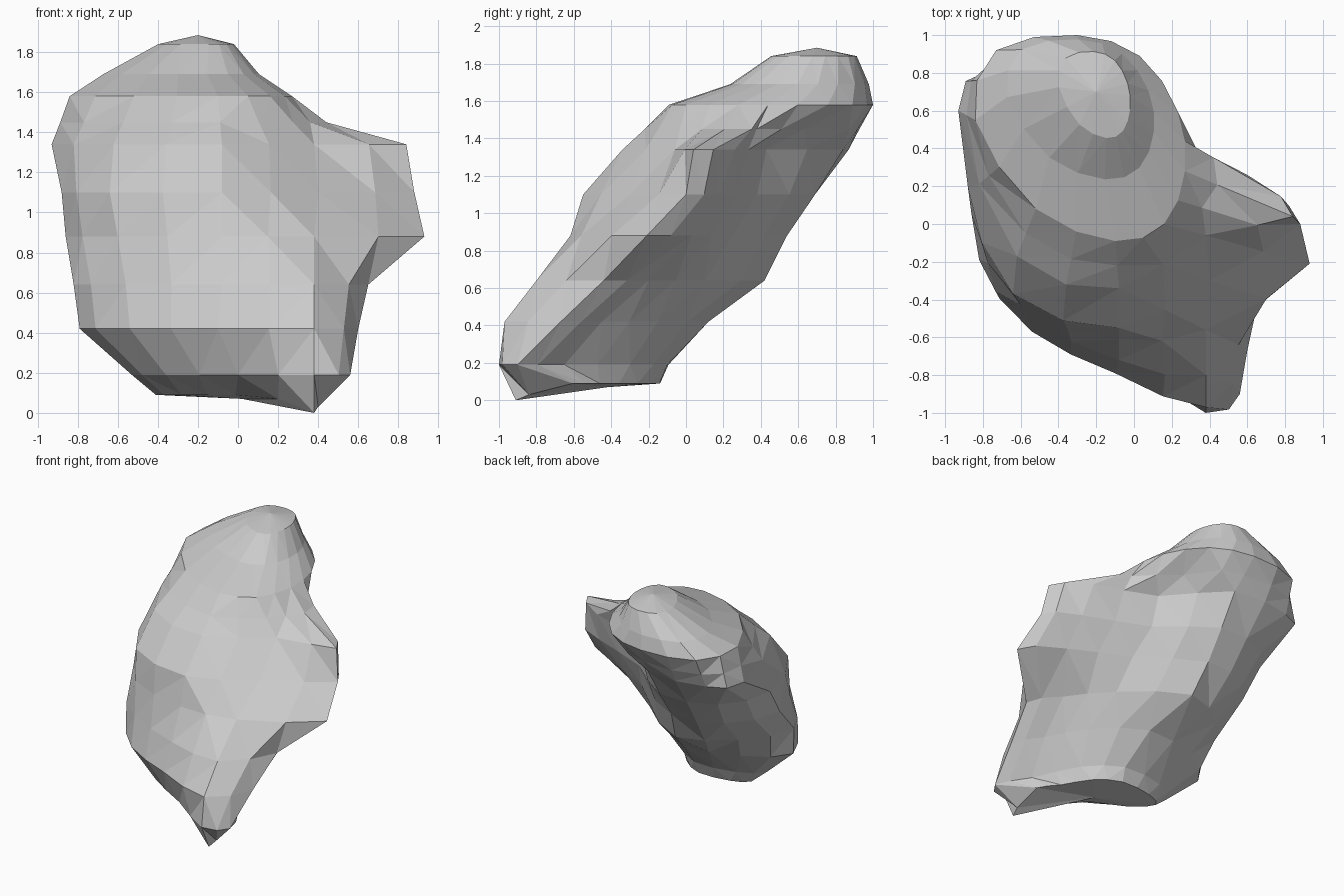
import bpy
import bmesh
from mathutils import Vector

if "Cube" in bpy.data.objects:
    bpy.data.objects.remove(bpy.data.objects["Cube"])

# Horizontal outlines of the leaning boulder: height, then nine (x, y) points
# running front right, front, left, back, right
outlines = [
    (0.19, [(.38, -1.0), (0, -.74), (-.36, -.52), (-.53, -.27), (-.35, -.13),
            (0, -.1), (.25, -.3), (.42, -.65), (.56, -.9)]),
    (0.42, [(.38, -.97), (-.1, -.79), (-.54, -.57), (-.79, -.22), (-.5, .03),
            (-.05, .12), (.3, -.15), (.47, -.45), (.6, -.67)]),
    (0.64, [(.38, -.8), (-.08, -.72), (-.56, -.5), (-.82, -.19), (-.6, .2),
            (-.2, .42), (.25, .1), (.5, -.2), (.65, -.44)]),
    (0.88, [(.38, -.56), (-.08, -.61), (-.6, -.43), (-.86, .05), (-.65, .45),
            (-.25, .54), (.22, .25), (.66, .03), (.93, -.21)]),
    (1.10, [(.4, -.3), (-.08, -.55), (-.64, -.37), (-.88, .2), (-.7, .6),
            (-.25, .69), (.15, .38), (.64, .18), (.88, 0)]),
    (1.34, [(.38, -.06), (-.08, -.34), (-.62, -.17), (-.93, .6), (-.75, .82),
            (-.25, .84), (.13, .43), (.6, .26), (.84, .04)]),
    (1.58, [(.16, 0), (-.1, -.09), (-.52, .08), (-.84, .55), (-.73, .92),
            (-.3, 1.0), (.03, .89), (.23, .6), (.27, .28)]),
]


def resample(points):
    """Closed smooth curve through the points, with one extra point per span."""
    pts = [Vector(p) for p in points]
    n = len(pts)
    result = []
    for i in range(n):
        a, b, c, d = (pts[(i + k) % n] for k in (-1, 0, 1, 2))
        result += [b, (b + c) * 0.5625 - (a + d) * 0.0625]
    return result


def shrink(points, centre, sx, sy):
    c = Vector(centre)
    return [Vector((c.x + (p.x - c.x) * sx, c.y + (p.y - c.y) * sy)) for p in points]


rings = [(z, resample(pts)) for z, pts in outlines]

# Step where the right shoulder meets the head, with a hollow behind it
shoulder, head = rings[-2][1], rings[-1][1]
step = [a.lerp(b, 0.7 if i > 10 else 0.48)
        for i, (a, b) in enumerate(zip(shoulder, head))]
for i in (12, 13, 14):
    step[i].y -= 0.12
rings.insert(-1, (1.45, step))

# Rounded underside and crown
rings.insert(0, (0.09, shrink(rings[0][1], (-.05, -.2), .75, .58)))
rings.append((1.69, shrink(head, (-.28, .93), .7, .68)))
rings.append((1.84, shrink(head, (-.17, .85), .34, .42)))

bm = bmesh.new()
loops = [[bm.verts.new((p.x, p.y, z)) for p in pts] for z, pts in rings]
count = len(loops[0])

# Pointed foot at the lower front right
loops[0][0].co = (.38, -.91, 0)
loops[0][1].co = (.2, -.72, .07)
loops[0][-1].co = (.4, -.84, .03)

# Skin between the outlines
for low, high in zip(loops, loops[1:]):
    for i in range(count):
        j = (i + 1) % count
        bm.faces.new((low[i], low[j], high[j], high[i]))

# Close both ends with fans
for loop, tip in ((loops[0], (.02, -.42, .07)), (loops[-1], (-.2, .7, 1.885))):
    apex = bm.verts.new(tip)
    for i in range(count):
        bm.faces.new((loop[i], loop[(i + 1) % count], apex))

# Faceted, flat shaded stone
bmesh.ops.triangulate(bm, faces=bm.faces[:], quad_method='SHORT_EDGE')
bmesh.ops.recalc_face_normals(bm, faces=bm.faces[:])
mesh = bpy.data.meshes.new("boulder")
bm.to_mesh(mesh)
bm.free()
boulder = bpy.data.objects.new("boulder", mesh)
bpy.context.collection.objects.link(boulder)
